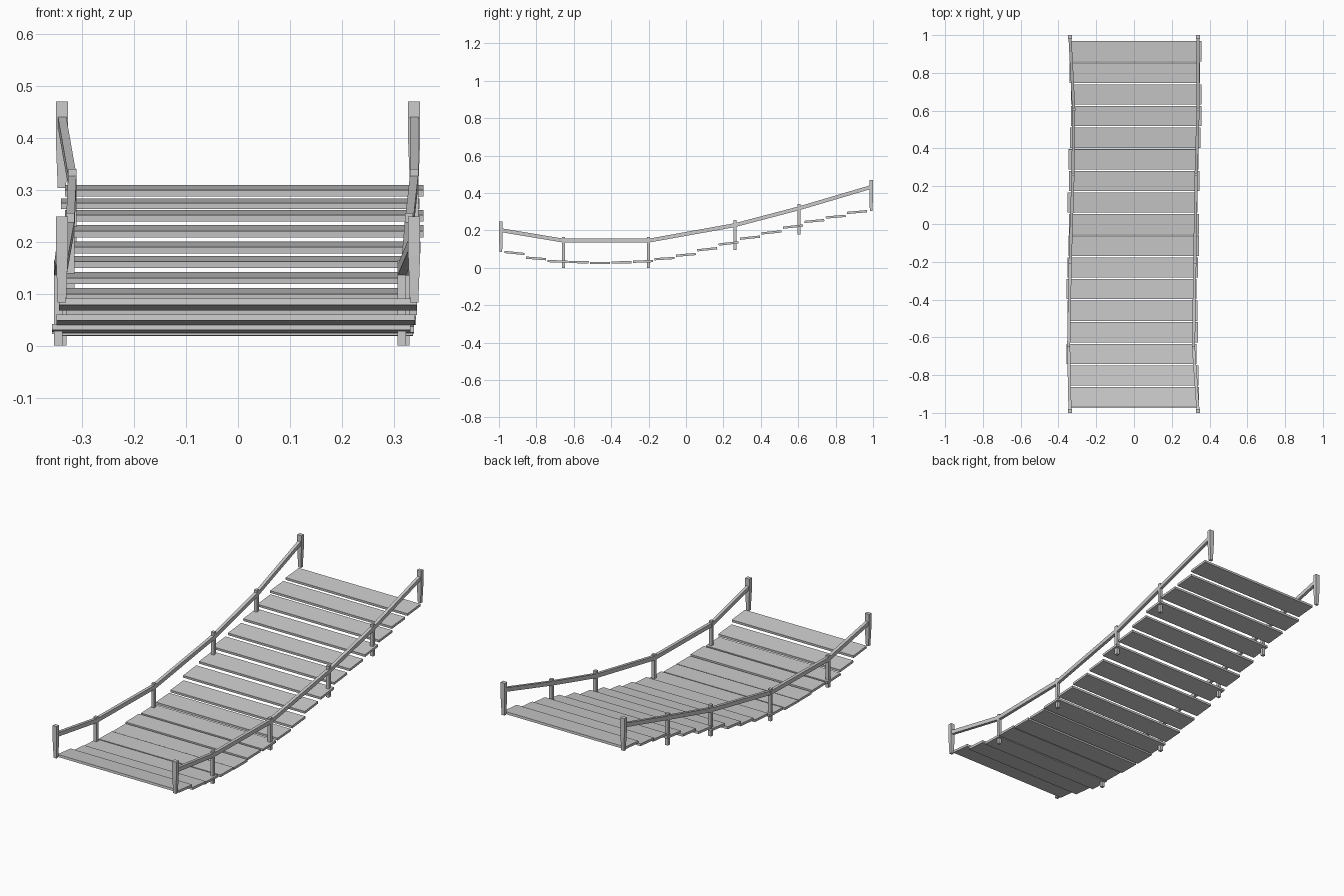
import bpy
import bmesh
import math
from mathutils import Vector

if "Cube" in bpy.data.objects:
    bpy.data.objects.remove(bpy.data.objects["Cube"])

grey = bpy.data.materials.new("weathered grey")
grey.diffuse_color = (0.6, 0.6, 0.6, 1)
grey.use_nodes = True
grey.node_tree.nodes["Principled BSDF"].inputs["Base Color"].default_value = grey.diffuse_color


def finish(name, bm):
    bmesh.ops.recalc_face_normals(bm, faces=bm.faces)
    mesh = bpy.data.meshes.new(name)
    bm.to_mesh(mesh)
    bm.free()
    mesh.materials.append(grey)
    ob = bpy.data.objects.new(name, mesh)
    bpy.context.collection.objects.link(ob)
    return ob


def box(name, size, loc, tilt=0.0):
    bm = bmesh.new()
    bmesh.ops.create_cube(bm, size=1)
    for v in bm.verts:
        v.co = Vector(v.co[i] * size[i] for i in range(3))
    ob = finish(name, bm)
    ob.location = loc
    ob.rotation_euler.x = tilt
    return ob


def loft(name, rings):
    """Closed solid through a list of four-point rings."""
    bm = bmesh.new()
    vs = [[bm.verts.new(p) for p in r] for r in rings]
    for a, b in zip(vs, vs[1:]):
        for i in range(4):
            j = (i + 1) % 4
            bm.faces.new((a[i], a[j], b[j], b[i]))
    bm.faces.new(vs[0])
    bm.faces.new(vs[-1])
    return finish(name, bm)


CORNERS = ((-1, -1), (1, -1), (1, 1), (-1, 1))

# deck planks following the sagging curve, each slightly off line
heights = [.079, .050, .034, .030, .025, .029, .034, .049, .069,
           .099, .130, .161, .189, .220, .250, .273, .298]
offsets = [0, -.004, -.013, -.006, -.008, -.013, -.006, -.002, 0,
           -.008, .002, -.003, .006, .012, .012, .004, .012]
for i, (z, dx) in enumerate(zip(heights, offsets)):
    lo, hi = max(i - 1, 0), min(i + 1, 16)
    slope = (heights[hi] - heights[lo]) / (0.1145 * (hi - lo))
    box(f"plank_{i + 1}", (0.69, 0.107, 0.012),
        (dx, -0.917 + 0.1145 * i, z), math.atan(0.4 * slope))

# posts: y, bottom, top, rail height, left x, right x
stations = [(-.990, .083, .248, .201, -.339, .339),
            (-.655, .000, .164, .145, -.346, .315),
            (-.200, .000, .164, .145, -.338, .322),
            (.262, .095, .255, .228, -.323, .329),
            (.605, .178, .340, .318, -.319, .339),
            (.990, .303, .470, .432, -.339, .339)]

for side, col in (("left", 4), ("right", 5)):
    for k, s in enumerate(stations):
        y, z0, z1, x = s[0], s[1], s[2], s[col]
        if k in (0, 5):
            # end posts narrow toward the foot
            rings = [[(x + a * w, y + b * d, z) for a, b in CORNERS]
                     for z, w, d in ((z0, .008, .007),
                                     (z0 + .09, .0115, .010),
                                     (z1, .0115, .010))]
            loft(f"{side}_end_post_{k}", rings)
        else:
            box(f"{side}_post_{k}", (.016, .016, z1 - z0),
                (x, y, (z0 + z1) / 2))

    # handrail strung from post to post
    rings = [[(s[col] + a * .008, s[0], s[3] + b * .0105) for a, b in CORNERS]
             for s in stations]
    loft(f"{side}_handrail", rings)
